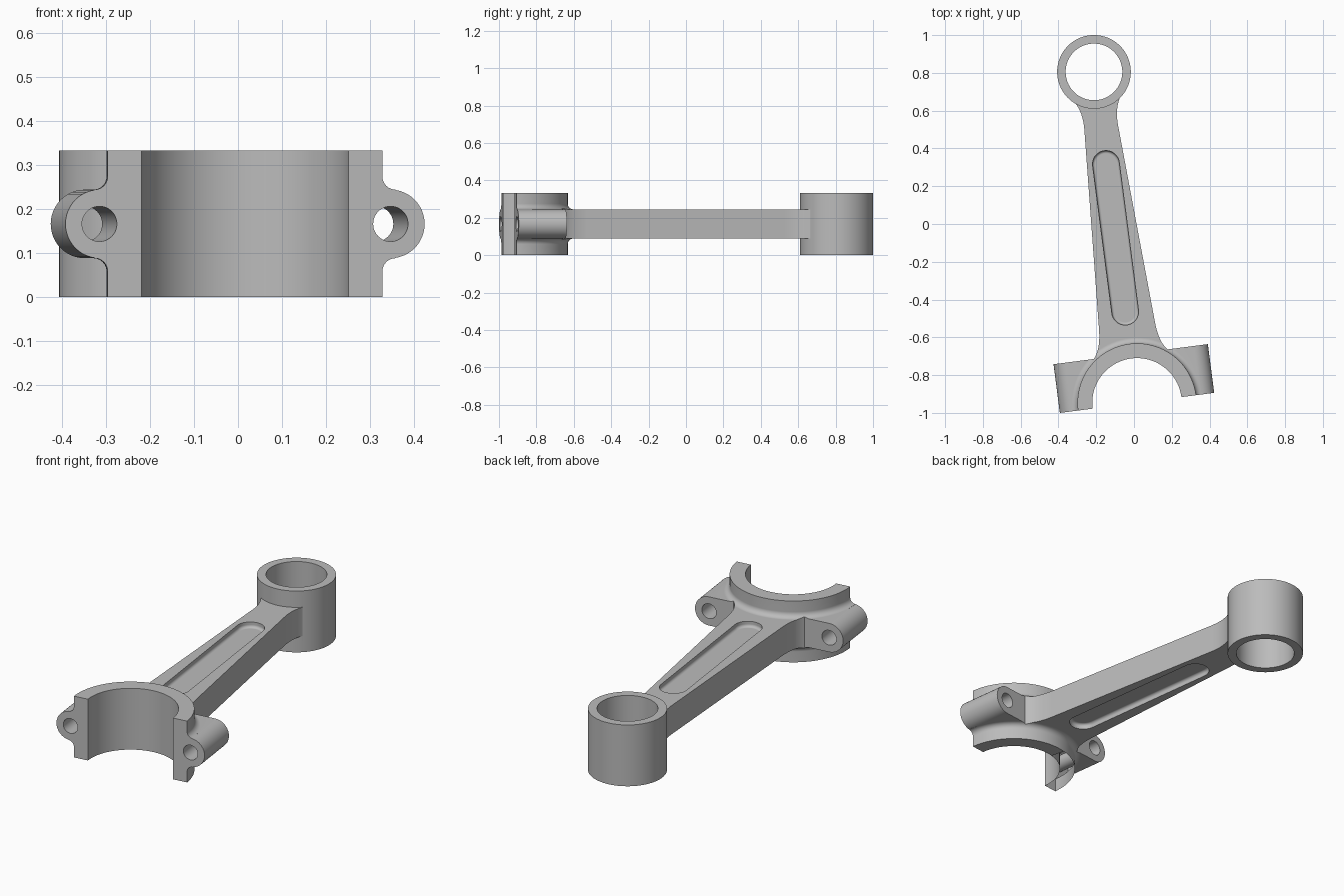
import bpy, bmesh
from math import sin, cos, pi, radians
from mathutils import Matrix, Vector

cube = bpy.data.objects.get("Cube")
if cube:
    bpy.data.objects.remove(cube, do_unlink=True)

# Main sizes: local y runs along the rod, from the big bore to the small bore
MID = 0.1667            # half height of both rings
HALF = 0.078            # half thickness of shank and lugs
LENGTH = 1.767          # bore to bore
BIG_R, BIG_BORE = 0.315, 0.237
SMALL_R, SMALL_BORE = 0.195, 0.15
LUG_X, LUG_BACK, BOLT_R = 0.334, 0.26, 0.04
FILLET = 0.03

steel = bpy.data.materials.new("steel_grey")
steel.use_nodes = True
GREY = (0.5, 0.5, 0.5, 1)
steel.diffuse_color = GREY
steel.node_tree.nodes["Principled BSDF"].inputs["Base Color"].default_value = GREY


def loft(name, loops):
    """Closed solid through matching loops of points."""
    bm = bmesh.new()
    rows = [[bm.verts.new(p) for p in loop] for loop in loops]
    n = len(rows[0])
    for a, b in zip(rows, rows[1:]):
        for i in range(n):
            j = (i + 1) % n
            bm.faces.new((a[i], a[j], b[j], b[i]))
    bm.faces.new(rows[0][::-1])
    bm.faces.new(rows[-1])
    bmesh.ops.recalc_face_normals(bm, faces=bm.faces)
    mesh = bpy.data.meshes.new(name)
    bm.to_mesh(mesh)
    bm.free()
    mesh.materials.append(steel)
    obj = bpy.data.objects.new(name, mesh)
    bpy.context.collection.objects.link(obj)
    return obj


def prism(name, outline, z0, z1):
    return loft(name, [[(x, y, z) for x, y in outline] for z in (z0, z1)])


def circle(r, y=0.0, n=96):
    return [(r * cos(2 * pi * i / n), y + r * sin(2 * pi * i / n)) for i in range(n)]


def slot(r, a, b, n=24):
    """Rounded slot outline between centres a and b on the second axis."""
    top = [(r * cos(pi * i / n), b + r * sin(pi * i / n)) for i in range(n + 1)]
    return top + [(-r * cos(pi * i / n), a - r * sin(pi * i / n)) for i in range(n + 1)]


def bend(p, q, r, n=10):
    p, q, r = Vector(p), Vector(q), Vector(r)
    return [tuple(p.lerp(q, i / n).lerp(q.lerp(r, i / n), i / n)) for i in range(n + 1)]


def combine(target, other, operation):
    mod = target.modifiers.new("combine", 'BOOLEAN')
    mod.object, mod.operation, mod.solver = other, operation, 'EXACT'
    graph = bpy.context.evaluated_depsgraph_get()
    mesh = bpy.data.meshes.new_from_object(target.evaluated_get(graph))
    target.modifiers.clear()
    target.data = mesh
    bpy.data.objects.remove(other, do_unlink=True)


# Shank outline: flared at both ends, mirrored across the rod axis
flank = bend((0.198, LUG_BACK), (0.158, 0.30), (0.15, 0.40))
flank += bend((0.09, 1.47), (0.085, 1.56), (0.122, 1.62))


def mirrored(side):
    return side + [(-x, y) for x, y in reversed(side)]


shank_outline = mirrored([(0.198, -0.1)] + flank + [(0.122, LENGTH)])
rod = prism("connecting_rod", shank_outline, MID - HALF, MID + HALF)

# Bolt lugs: one rounded bar across the big end
bar = slot(HALF, -LUG_X, LUG_X)
combine(rod, loft("bolt_lugs", [[(x, y, MID + z) for z, x in bar]
                                for y in (-0.1, LUG_BACK)]), 'UNION')

# Fillet collar where the big ring rises out of the shank and lugs
steps = [i * pi / 12 for i in range(7)]
arc = [(BIG_R + FILLET * (1 - sin(t)), HALF + FILLET * (1 - cos(t))) for t in steps]
sections = [(r, -h) for r, h in reversed(arc)] + arc
collar = loft("fillet_collar", [[(x, y, MID + h) for x, y in circle(r)]
                                for r, h in sorted(sections, key=lambda s: s[1])])
mask_outline = mirrored([(0.5, -0.5), (0.5, LUG_BACK)] + flank)
combine(collar, prism("collar_mask", mask_outline, -1, 1), 'INTERSECT')
combine(rod, collar, 'UNION')

# Rings
combine(rod, prism("big_end_ring", circle(BIG_R), 0, 2 * MID), 'UNION')
combine(rod, prism("small_end_ring", circle(SMALL_R, LENGTH), 0, 2 * MID), 'UNION')

# Bores, and the flat joint face through the big bore
combine(rod, prism("big_bore", circle(BIG_BORE), -1, 1), 'DIFFERENCE')
combine(rod, prism("small_bore", circle(SMALL_BORE, LENGTH), -1, 1), 'DIFFERENCE')
combine(rod, prism("joint_cut", mirrored([(1, -1), (1, 0)]), -1, 1), 'DIFFERENCE')

# Bolt holes
for side in (-1, 1):
    hole = loft("bolt_hole", [[(side * LUG_X + x, y, MID + z) for x, z in circle(BOLT_R, n=48)]
                              for y in (-0.2, 0.5)])
    combine(rod, hole, 'DIFFERENCE')

# Shallow round-ended pockets with a rounded floor, on both faces
R, ROUND, DEPTH = 0.071, 0.015, 0.03
for side in (-1, 1):
    levels = [(R, HALF + 0.05)]
    levels += [(R - ROUND * (1 - cos(t)), HALF - DEPTH + ROUND * (1 - sin(t))) for t in steps]
    pocket = loft("pocket", [[(x, y, MID + side * h) for x, y in slot(r, 0.487, 1.275)]
                             for r, h in levels])
    combine(rod, pocket, 'DIFFERENCE')

# Place, tilt and shade
rod.data.transform(Matrix.Translation((0.016, -0.947, 0)) @ Matrix.Rotation(radians(7.41), 4, 'Z'))
rod.data.materials.clear()
rod.data.materials.append(steel)
bpy.ops.object.select_all(action='DESELECT')
rod.select_set(True)
bpy.context.view_layer.objects.active = rod
bpy.ops.object.shade_smooth_by_angle(angle=radians(28))
weights = rod.modifiers.new("even_shading", 'WEIGHTED_NORMAL')
weights.keep_sharp = True
